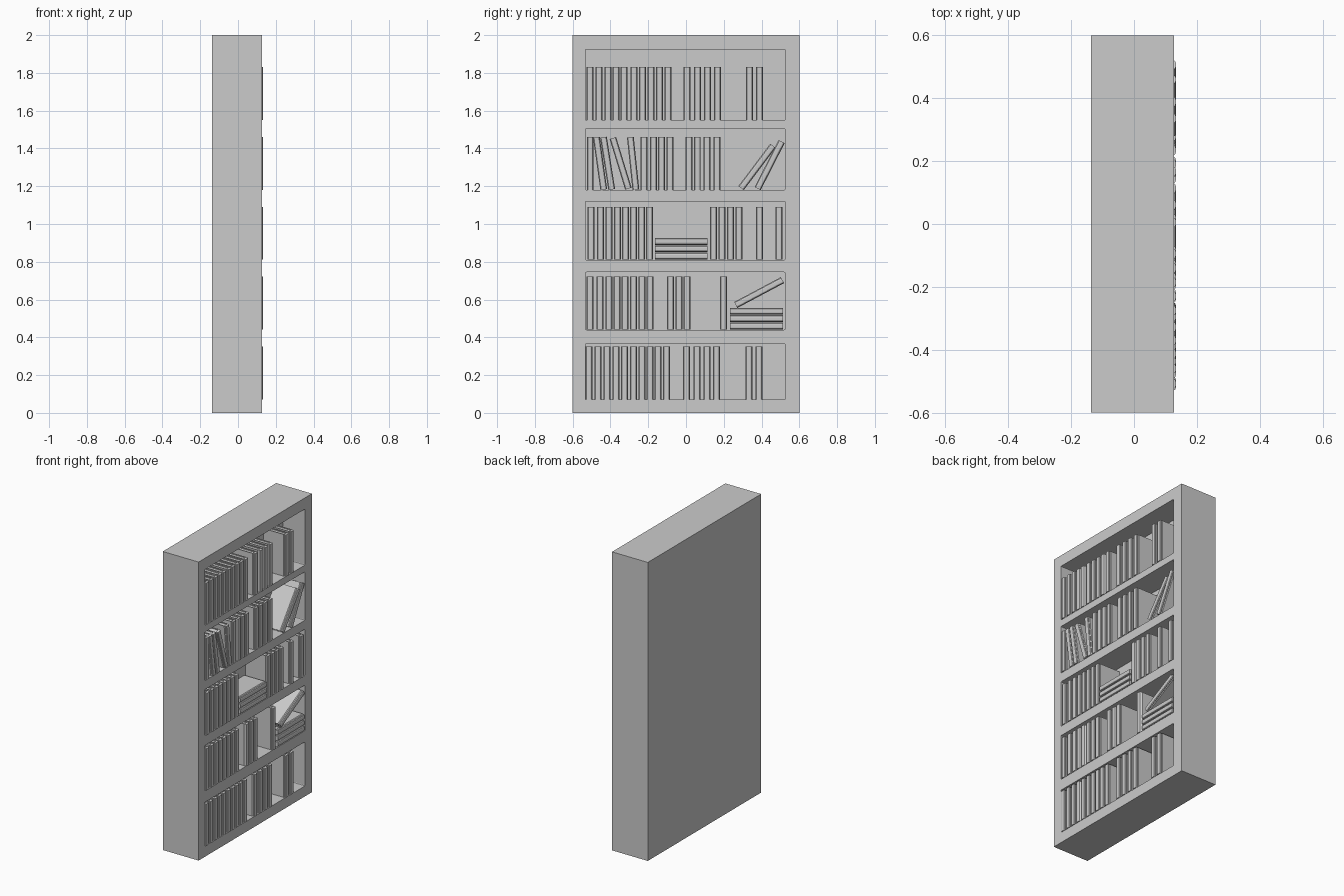
import bpy, bmesh, math
from mathutils import Matrix

cube = bpy.data.objects.get("Cube")
if cube:
    bpy.data.objects.remove(cube, do_unlink=True)

grey = bpy.data.materials.new("plain grey")
grey.use_nodes = True
colour = (0.6, 0.6, 0.6, 1)
grey.diffuse_color = colour
grey.node_tree.nodes["Principled BSDF"].inputs["Base Color"].default_value = colour


def add_box(bm, lo, hi):
    size = [b - a for a, b in zip(lo, hi)]
    mid = [(a + b) / 2 for a, b in zip(lo, hi)]
    return bmesh.ops.create_cube(
        bm, size=1, matrix=Matrix.Translation(mid) @ Matrix.Diagonal((*size, 1)))["verts"]


def to_mesh(bm, name):
    bmesh.ops.recalc_face_normals(bm, faces=bm.faces)
    mesh = bpy.data.meshes.new(name)
    bm.to_mesh(mesh)
    bm.free()
    mesh.materials.append(grey)
    return mesh


def add_object(name, mesh):
    ob = bpy.data.objects.new(name, mesh)
    bpy.context.collection.objects.link(ob)
    return ob


# Case: a solid block with five compartments cut into its +x face
BACK = -0.035
OPENINGS = [(0.07, 0.365), (0.44, 0.745), (0.81, 1.12), (1.18, 1.505), (1.55, 1.925)]
bm = bmesh.new()
add_box(bm, (-0.137, -0.6, 0), (0.128, 0.6, 2))
case = add_object("bookcase_body", to_mesh(bm, "bookcase_body"))

bm = bmesh.new()
for low, high in OPENINGS:
    add_box(bm, (BACK, -0.533, low), (0.2, 0.525, high))
long_edges = [e for e in bm.edges
              if abs(e.verts[0].co.x - e.verts[1].co.x) > 0.1]
bmesh.ops.bevel(bm, geom=long_edges, offset=0.006, segments=2, affect='EDGES', profile=0.5)
cutter = add_object("compartment_cutter", to_mesh(bm, "compartment_cutter"))
cutter.hide_render = True
cut = case.modifiers.new("compartments", 'BOOLEAN')
cut.operation = 'DIFFERENCE'
cut.solver = 'EXACT'
cut.object = cutter
bpy.context.view_layer.objects.active = case
bpy.ops.object.modifier_apply(modifier=cut.name)
bpy.data.objects.remove(cutter, do_unlink=True)

# Book: U-shaped cover with hinge grooves and a rounded spine, plus pages
HEIGHT, HALF = 0.28, 0.018
half_profile = [(-0.033, 0.013), (-0.033, HALF), (0.116, HALF), (0.121, 0.014),
                (0.126, 0.016), (0.131, 0.013), (0.133, 0.007)]
outline = half_profile + [(x, -t) for x, t in reversed(half_profile)]
outline += [(0.115, -0.013), (0.115, 0.013)]
bm = bmesh.new()
cover = bm.faces.new([bm.verts.new((x, t, -HEIGHT / 2)) for x, t in outline])
grown = bmesh.ops.extrude_face_region(bm, geom=[cover])["geom"]
bmesh.ops.translate(bm, vec=(0, 0, HEIGHT),
                    verts=[v for v in grown if isinstance(v, bmesh.types.BMVert)])
page_top = HEIGHT / 2 - 0.006
add_box(bm, (-0.028, -0.0132, -page_top), (0.1155, 0.0132, page_top))
book_mesh = to_mesh(bm, "book")


def add_book(name, y, z, lean=0):
    ob = add_object(name, book_mesh)
    ob.location = (0, y, z)
    ob.rotation_euler.x = math.radians(lean)


# Upright books, by compartment from the bottom
UPRIGHT = [
    [-.514, -.466, -.418, -.37, -.325, -.278, -.233, -.19, -.148, -.103,
     .003, .058, .111, .161, .333, .386],
    [-.508, -.455, -.407, -.365, -.323, -.278, -.233, -.19, -.082, -.037, .005, .198],
    [-.503, -.452, -.407, -.362, -.32, -.278, -.235, -.193,
     .146, .19, .235, .28, .389, .492],
    [-.507, -.222, -.172, -.13, -.085, .016, .06, .111, .164],
    [-.508, -.46, -.413, -.37, -.328, -.275, -.23, -.185, -.14, -.095,
     .005, .061, .114, .167, .336, .389],
]
for (floor, _), row in zip(OPENINGS, UPRIGHT):
    for y in row:
        add_book("upright_book", y, floor + HEIGHT / 2 + 0.001, 0)

# Leaning books: y, z, lean in degrees
for y, z, lean in [(-.455, 1.321, 8), (-.415, 1.321, 9), (-.346, 1.321, 17),
                   (-.28, 1.321, 6), (.376, 1.302, -37), (.443, 1.312, -27),
                   (.387, .637, -62)]:
    add_book("leaning_book", y, z, lean)

# Two stacks of three books lying flat
for y, floor in [(-.025, .81), (.374, .44)]:
    for i in range(3):
        add_book("stacked_book", y, floor + 0.02 + 0.039 * i, 90)
